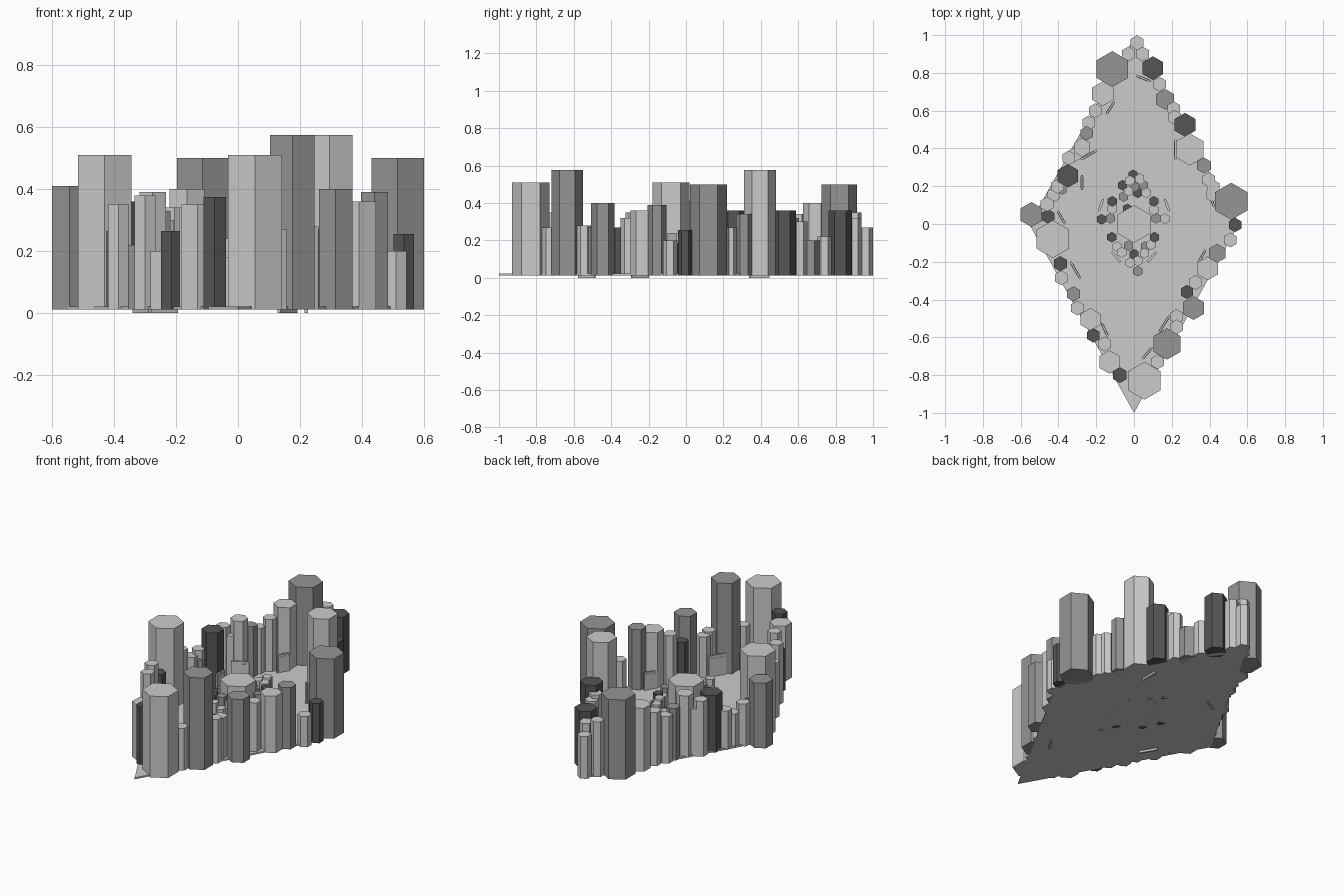
import bpy, bmesh, math
from mathutils import Matrix

BASE = 0.012


def material(name, v):
    m = bpy.data.materials.new(name)
    m.diffuse_color = (v, v, v, 1)
    return m


TONES = {"l": None, "d": material("dark_grey", 0.30), "b": material("charcoal", 0.09)}


def finish(name, bm, tone="l"):
    bmesh.ops.recalc_face_normals(bm, faces=bm.faces)
    me = bpy.data.meshes.new(name)
    bm.to_mesh(me)
    bm.free()
    ob = bpy.data.objects.new(name, me)
    bpy.context.collection.objects.link(ob)
    if TONES[tone]:
        me.materials.append(TONES[tone])
    return ob


def prism(name, points, z0, z1, tone="l"):
    bm = bmesh.new()
    low = [bm.verts.new((x, y, z0)) for x, y in points]
    top = [bm.verts.new((x, y, z1)) for x, y in points]
    bm.faces.new(low[::-1])
    bm.faces.new(top)
    n = len(points)
    for i in range(n):
        j = (i + 1) % n
        bm.faces.new((low[i], low[j], top[j], top[i]))
    return finish(name, bm, tone)


def hex_column(name, x, y, r, h, tone):
    a = [math.radians(30 + 60 * i) for i in range(6)]
    prism(name, [(x + r * math.cos(t), y + r * math.sin(t)) for t in a], BASE, h, tone)


def slab(name, x, y, angle, length, z0, z1):
    # thin upright panel with a raised inner face
    c, m = math.radians(angle), (z0 + z1) / 2
    bm = bmesh.new()
    for w, t, h in ((length, 0.010, z1 - z0), (length * 0.8, 0.014, (z1 - z0) * 0.8)):
        bmesh.ops.create_cube(bm, size=1, matrix=Matrix.Translation((x, y, m))
                              @ Matrix.Rotation(c, 4, 'Z') @ Matrix.Diagonal((w, t, h, 1)))
    finish(name, bm, "l")


# diamond base plate and central hexagonal block
prism("base_plate", [(0, -1), (0.555, 0), (0, 0.985), (-0.555, 0)], BASE, 0.022)
hex_column("central_block", 0, 0, 0.10, 0.24, "l")

# outer columns by tone, large and medium: x, y, radius, height
LIGHT = [(.055, -.83, .1, .51), (.295, .395, .085, .575), (-.43, -.08, .1, .51),
         (.39, -.235, .063, .36), (-.165, .69, .065, .40), (-.23, -.505, .06, .20),
         (-.13, -.73, .062, .35), (-.275, .405, .05, .39)]
DARK = [(.175, -.635, .083, .575), (.315, -.445, .063, .40), (.44, -.155, .05, .39),
        (.515, .12, .098, .50), (.37, .31, .042, .34), (.165, .66, .055, .20),
        (-.115, .82, .095, .50), (-.25, .48, .038, .33), (-.543, .05, .066, .41),
        (-.32, -.37, .04, .22), (-.38, .18, .025, .2)]
BLACK = [(.28, -.36, .037, .27), (.535, -.005, .038, .255), (.27, .525, .063, .36),
         (.10, .825, .063, .36), (-.35, .255, .062, .36), (-.455, .04, .038, .25),
         (-.39, -.21, .04, .265), (-.215, -.59, .038, .265), (-.075, -.80, .042, .375)]
for tone, cols in (("l", LIGHT), ("d", DARK), ("b", BLACK)):
    for c in cols:
        hex_column("outer_column", *c, tone)

# small light filler columns: x, y, height
for x, y, h in [(.125, -.73, .27), (.225, -.545, .28), (.225, -.49, .27), (.325, -.31, .32),
                (.51, -.085, .20), (.415, .155, .27), (.42, .195, .27), (.395, .235, .27),
                (.215, .565, .32), (.21, .61, .30), (.135, .74, .22), (.045, .90, .32),
                (.016, .96, .27), (-.03, .90, .35), (-.205, .60, .34), (-.24, .535, .30),
                (-.31, .37, .30), (-.345, .35, .35), (-.405, .20, .25), (-.425, .155, .22),
                (-.46, .105, .27), (-.385, -.285, .35), (-.30, -.445, .38), (-.155, -.635, .34)]:
    hex_column("small_column", x, y, 0.039, h, "l")

# inner ring of little columns around the central block: x, y, tone
RING = [(-.005, .26, "b"), (-.022, .23, "l"), (.03, .24, "l"), (0, .20, "d"), (-.06, .205, "b"),
        (.05, .205, "d"), (.02, .165, "b"), (-.03, .175, "l"), (.065, .165, "l"),
        (-.055, .145, "d"), (-.115, .12, "b"), (.105, .12, "b"), (-.115, .08, "l"),
        (.105, .075, "l"), (-.035, .08, "b"), (-.172, .025, "b"), (-.125, .03, "d"),
        (.118, .03, "d"), (.163, .028, "l"), (-.118, -.07, "b"), (.108, -.07, "b"),
        (-.09, -.12, "l"), (.09, -.11, "l"), (-.03, -.115, "d"), (.06, -.12, "d"),
        (-.065, -.15, "l"), (.055, -.155, "l"), (0, -.16, "b"), (.02, -.195, "l"),
        (-.02, -.205, "l"), (.02, -.25, "d")]
for i, (x, y, t) in enumerate(RING):
    hex_column("inner_column", x, y, 0.028, 0.12 + 0.03 * (i % 3), t)

# upright panels facing the centre: x, y, angle, length
for x, y, a, n in [(.16, -.53, 58, .105), (.22, .395, 90, .105), (-.24, .365, 30, .1),
                   (-.31, -.245, -60, .105)]:
    slab("large_panel", x, y, a, n, 0, 0.15)
for x, y, a in [(.07, -.685, 50), (.36, -.17, 60), (.41, .13, -70), (.05, .77, -20),
                (-.125, .615, 58), (-.275, .22, 90), (-.385, .035, -60), (-.155, -.56, -65)]:
    slab("small_panel", x, y, a, 0.08, 0.015, 0.13)
for s in (-1, 1):
    slab("inner_panel", s * .175, .1, -s * 70, 0.07, BASE, 0.09)
    slab("inner_panel", s * .095, -.175, s * 50, 0.07, BASE, 0.09)
